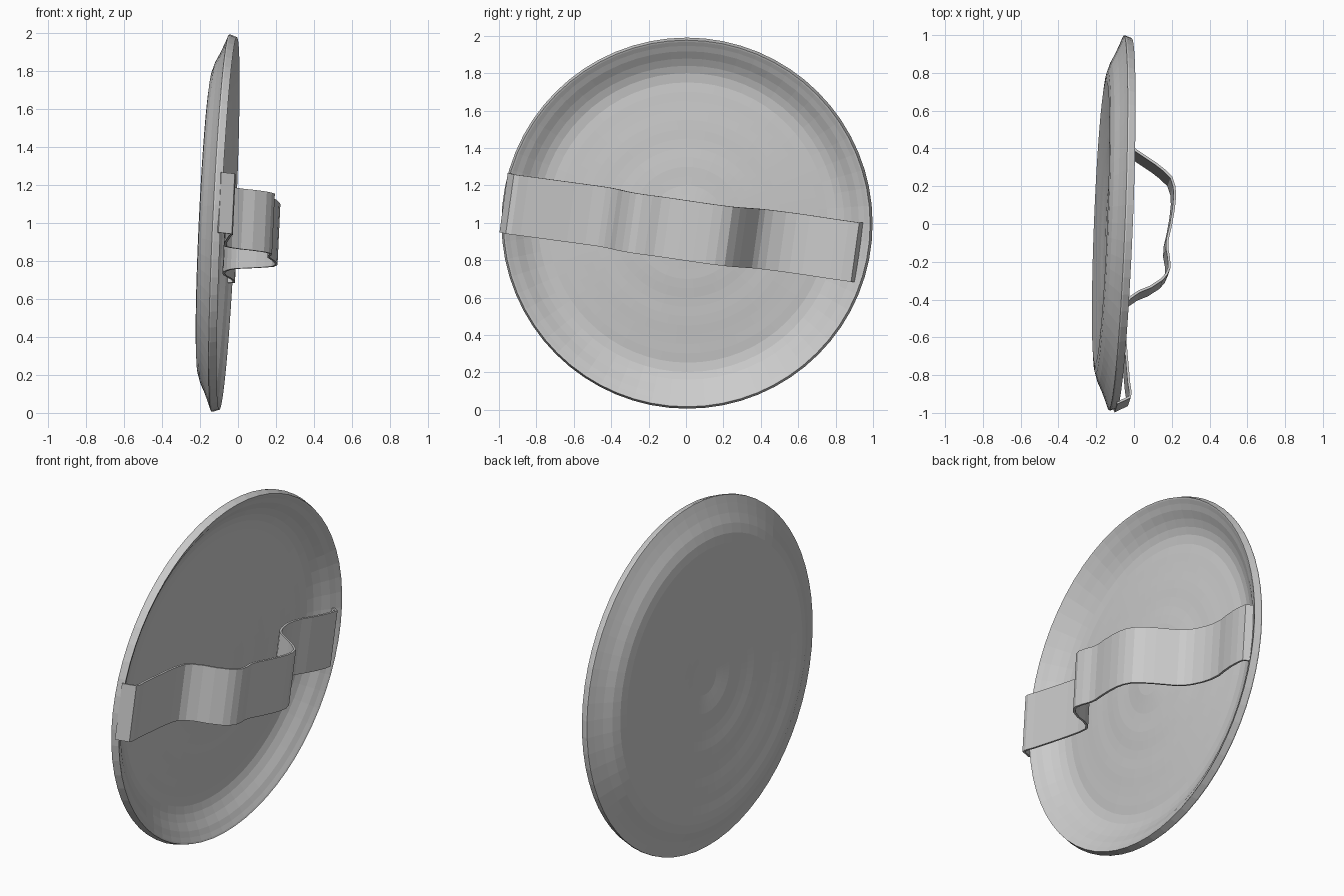
import bpy, bmesh, math
from mathutils import Matrix, Vector

if "Cube" in bpy.data.objects:
    bpy.data.objects.remove(bpy.data.objects["Cube"])

grey = bpy.data.materials.new("plain grey")
grey.diffuse_color = (0.6, 0.6, 0.6, 1)
grey.use_nodes = True
grey.node_tree.nodes["Principled BSDF"].inputs["Base Color"].default_value = grey.diffuse_color
LEAN_Y, LEAN_Z = 0.04, 0.047


def finish(name, bm):
    bmesh.ops.recalc_face_normals(bm, faces=bm.faces)
    me = bpy.data.meshes.new(name)
    bm.to_mesh(me)
    bm.free()
    ob = bpy.data.objects.new(name, me)
    bpy.context.collection.objects.link(ob)
    me.materials.append(grey)
    return ob


# Floor of the dish: rises in soft rings towards the centre
def floor(r):
    rise = 1 - r / 0.78
    return rise * (0.055 + 0.003 * math.cos(2 * math.pi * (r - 0.095) / 0.22))


# Shallow dish: closed profile of (radius, depth), turned around the x axis
rings = [0.05 * i for i in range(15)]
outer = [(r, -0.178 + floor(r)) for r in rings]
outer += [(0.75, -0.177), (0.80, -0.172), (0.85, -0.156), (0.90, -0.131), (0.95, -0.110)]
rim = [(0.992, -0.094), (0.993, -0.086), (0.981, -0.052), (0.972, -0.056)]
inner = [(0.95, -0.070), (0.92, -0.086), (0.88, -0.114), (0.84, -0.136), (0.80, -0.150),
         (0.75, -0.155)]
inner += [(r, -0.156 + floor(r)) for r in reversed(rings)]

bm = bmesh.new()
verts = [bm.verts.new((x, 0, r)) for r, x in outer + rim + inner]
edges = [bm.edges.new(p) for p in zip(verts, verts[1:])]
bmesh.ops.spin(bm, geom=verts + edges, cent=(0, 0, 0), axis=(1, 0, 0),
               angle=2 * math.pi, steps=64, use_duplicate=False)
bmesh.ops.remove_doubles(bm, verts=bm.verts, dist=0.0005)
bmesh.ops.dissolve_degenerate(bm, edges=bm.edges, dist=0.0005)
dish = finish("dish", bm)
# The dish leans slightly about two axes
tilt = Vector((1, 0, 0)).rotation_difference(Vector((1, -LEAN_Y, -LEAN_Z)))
dish.matrix_world = Matrix.Translation((0, 0.002, 0.994)) @ tilt.to_matrix().to_4x4()

# Strap: bent band given as (position along strap, height off the dish)
path = [(-0.957, -0.098), (-0.925, -0.030), (-0.90, -0.026),
        (-0.85, -0.034), (-0.75, -0.043), (-0.60, -0.056), (-0.50, -0.060),
        (-0.43, -0.055), (-0.395, -0.030), (-0.36, 0.020), (-0.335, 0.080),
        (-0.295, 0.140), (-0.265, 0.165), (-0.23, 0.180), (-0.18, 0.177),
        (-0.13, 0.168), (-0.08, 0.170), (0.0, 0.188), (0.08, 0.202),
        (0.15, 0.209), (0.20, 0.206), (0.25, 0.190), (0.29, 0.150),
        (0.325, 0.105), (0.365, 0.045), (0.395, 0.0), (0.425, -0.025),
        (0.47, -0.046), (0.54, -0.064), (0.60, -0.068), (0.67, -0.062), (0.74, -0.042),
        (0.82, -0.024), (0.88, -0.016), (0.932, -0.014), (0.956, -0.060)]
bm = bmesh.new()
rows = [[bm.verts.new((x + LEAN_Z * w, u, w - LEAN_Z * x)) for w in (-0.16, 0.16)]
        for u, x in path]
for a, b in zip(rows, rows[1:]):
    bm.faces.new((a[0], b[0], b[1], a[1]))
strap = finish("strap", bm)
strap.matrix_world = (Matrix.Translation((0, -0.022, 0.971))
                      @ Matrix.Rotation(math.radians(-7.9), 4, 'X'))
thick = strap.modifiers.new("thickness", 'SOLIDIFY')
thick.thickness = 0.013
thick.offset = 0
